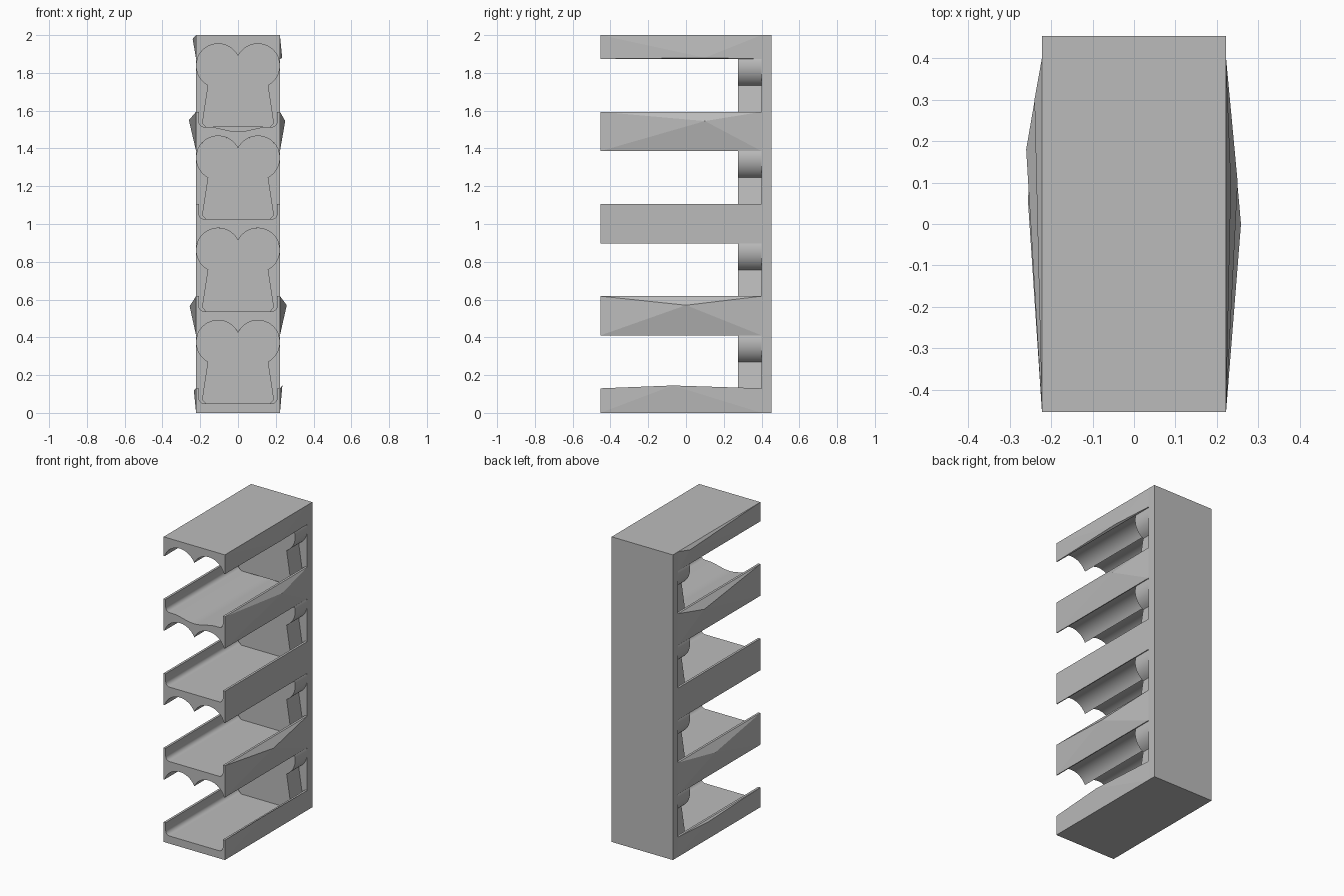
import bpy, bmesh, math

if "Cube" in bpy.data.objects:
    bpy.data.objects.remove(bpy.data.objects["Cube"], do_unlink=True)

HALF_W = 0.222           # half width of the rack
FRONT, BACK = -0.453, 0.453
WALL = 0.4               # inner face of the back panel
PITCH = 0.488            # slot spacing
FLOOR, LIP, SIDE_TOP = 0.05, 0.13, 0.41
LOBE_X, LOBE_Z, LOBE_R = 0.105, 0.373, 0.117

grey = bpy.data.materials.new("plain grey")
grey.use_nodes = True
grey.diffuse_color = (0.5, 0.5, 0.5, 1)
grey.node_tree.nodes["Principled BSDF"].inputs["Base Color"].default_value = (0.5, 0.5, 0.5, 1)


def finish(name, bm, smooth=False):
    bmesh.ops.recalc_face_normals(bm, faces=bm.faces)
    mesh = bpy.data.meshes.new(name)
    bm.to_mesh(mesh)
    bm.free()
    mesh.materials.append(grey)
    ob = bpy.data.objects.new(name, mesh)
    bpy.context.collection.objects.link(ob)
    if smooth:
        bpy.ops.object.select_all(action='DESELECT')
        bpy.context.view_layer.objects.active = ob
        ob.select_set(True)
        bpy.ops.object.shade_smooth_by_angle(angle=math.radians(30))


def extrude_profile(name, pts, y0, y1, smooth=True):
    """Sweep an x-z outline from y0 to y1."""
    bm = bmesh.new()
    face = bm.faces.new([bm.verts.new((x, y0, z)) for x, z in pts])
    res = bmesh.ops.extrude_face_region(bm, geom=[face])
    moved = [v for v in res["geom"] if isinstance(v, bmesh.types.BMVert)]
    bmesh.ops.translate(bm, verts=moved, vec=(0, y1 - y0, 0))
    finish(name, bm, smooth)


def arc(cx, cz, r, a0, a1, n=16):
    angles = [math.radians(a0 + (a1 - a0) * i / n) for i in range(n + 1)]
    return [(cx + r * math.cos(a), cz + r * math.sin(a)) for a in angles]


def mirrored(right):
    """Close a right-hand run that ends on the centre line."""
    return right + [(-x, z) for x, z in reversed(right) if abs(x) > 1e-5]


def lift(pts, dz):
    return [(x, z + dz) for x, z in pts]


CUSP = math.degrees(math.acos(-LOBE_X / LOBE_R))
EDGE = math.degrees(math.asin((SIDE_TOP - LOBE_Z) / LOBE_R))


def tray_half(dip):
    """Right half of the tray top: lip, rounded corner, floor."""
    inner, r = 0.207, 0.028
    pts = [(HALF_W, LIP), (inner, LIP)]
    pts += arc(inner - r, FLOOR + r, r, 0, -90, 8)
    n = 12
    for i in range(1, n + 1):
        t = i / n
        pts.append((0.16 * (1 - t), FLOOR - dip * (1 - math.cos(math.pi * t)) / 2))
    return pts


# underside of a shelf: two scallops meeting in a central ridge
ceiling_half = [(HALF_W, SIDE_TOP)] + arc(LOBE_X, LOBE_Z, LOBE_R, EDGE, CUSP)
ceiling_half[-1] = (0, ceiling_half[-1][1])


def shelf(name, lower, upper):
    # walk the upper edge left to right, then the lower edge back
    top = mirrored(upper)[::-1]
    extrude_profile(name, top + mirrored(lower), FRONT, WALL)


# shelves
shelf("base_shelf", [(HALF_W, 0)], tray_half(0))
for i in range(1, 4):
    shelf(f"middle_shelf_{i}", lift(ceiling_half, (i - 1) * PITCH),
          lift(tray_half(0.025 if i == 3 else 0), i * PITCH))
shelf("top_shelf", lift(ceiling_half, 3 * PITCH), [(HALF_W, 2)])

# back panel
extrude_profile("back_panel", [(-HALF_W, 0), (HALF_W, 0), (HALF_W, 2), (-HALF_W, 2)],
                WALL, BACK, False)

# stop block at the back of each slot: flared foot below two round lobes
notch = math.degrees(math.acos((0.16 - LOBE_X) / LOBE_R))
block_half = [(0.17, FLOOR - 0.001), (0.19, FLOOR + 0.02), (0.186, LIP - 0.03)]
block_half += arc(LOBE_X, LOBE_Z, LOBE_R, -notch, CUSP, 28)
block_half[-1] = (0, block_half[-1][1])
for i in range(4):
    extrude_profile(f"stop_block_{i + 1}", lift(mirrored(block_half), i * PITCH), 0.275, WALL)


# faceted bulges on the outer side of the shelf edges
def bulge(name, side, z0, z1, apex):
    bm = bmesh.new()
    x = side * HALF_W
    base = [bm.verts.new((x, y, z)) for y, z in
            ((FRONT, z0), (WALL, z0), (WALL, z1), (FRONT, z1))]
    tip = bm.verts.new((side * apex[0], apex[1], apex[2]))
    bm.faces.new(base)
    for k in range(4):
        bm.faces.new((base[k], base[(k + 1) % 4], tip))
    finish(name, bm)


levels = {
    "base": (0, LIP),
    "low": (SIDE_TOP, LIP + PITCH),
    "high": (SIDE_TOP + 2 * PITCH, LIP + 3 * PITCH),
    "top": (SIDE_TOP + 3 * PITCH, 2),
}
tips = [
    ("base", 1, (0.235, -0.07, 0.145)), ("base", -1, (0.234, 0.1, 0.12)),
    ("low", 1, (0.258, 0.0, 0.57)), ("low", -1, (0.256, 0.06, 0.565)),
    ("high", 1, (0.25, 0.1, 1.545)), ("high", -1, (0.26, 0.18, 1.55)),
    ("top", 1, (0.234, 0.1, 1.88)), ("top", -1, (0.24, 0.3, 1.98)),
]
for level, side, tip in tips:
    label = "left" if side > 0 else "right"
    bulge(f"{level}_{label}_bulge", side, *levels[level], tip)
